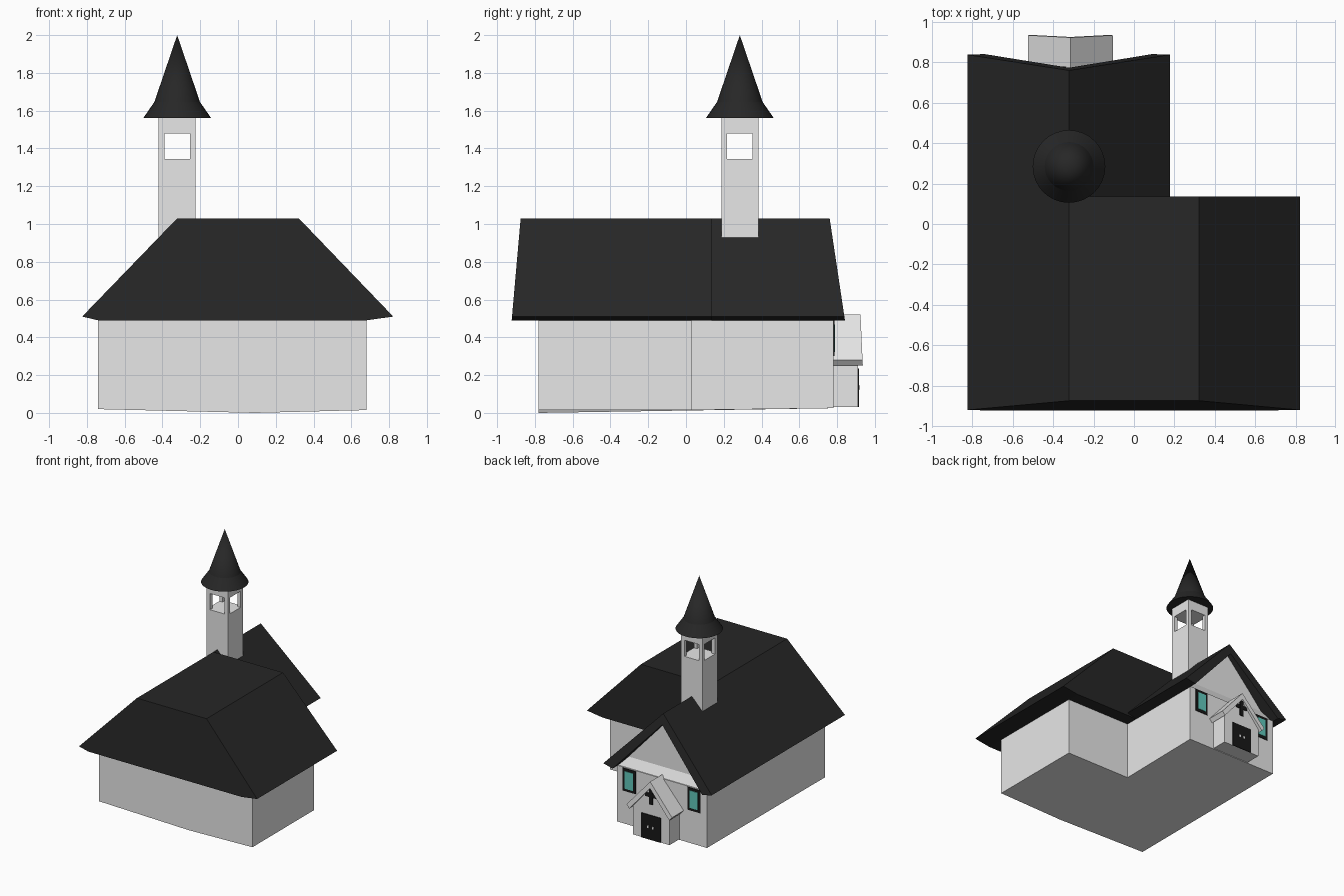
import bpy, bmesh, math
from mathutils import Matrix, Vector

if "Cube" in bpy.data.objects:
    bpy.data.objects.remove(bpy.data.objects["Cube"])


def material(name, rgb):
    m = bpy.data.materials.new(name)
    m.diffuse_color = (*rgb, 1)
    m.use_nodes = True
    m.node_tree.nodes["Principled BSDF"].inputs["Base Color"].default_value = m.diffuse_color
    return m


PLASTER = material("pale plaster", (0.8, 0.8, 0.8))
SLATE = material("dark slate", (0.02, 0.02, 0.02))
BLACK = material("black trim", (0.009, 0.009, 0.009))
TEAL = material("teal glass", (0.12, 0.58, 0.5))


def finish(name, bm, mat):
    bmesh.ops.recalc_face_normals(bm, faces=bm.faces)
    me = bpy.data.meshes.new(name)
    bm.to_mesh(me)
    bm.free()
    me.materials.append(mat)
    ob = bpy.data.objects.new(name, me)
    bpy.context.collection.objects.link(ob)
    return ob


def loft(name, a, b, mat):
    """Close two matching loops of points into a solid."""
    bm = bmesh.new()
    va, vb = [bm.verts.new(p) for p in a], [bm.verts.new(p) for p in b]
    n = len(va)
    bm.faces.new(va)
    bm.faces.new(vb[::-1])
    for i in range(n):
        j = (i + 1) % n
        bm.faces.new((va[i], va[j], vb[j], vb[i]))
    return finish(name, bm, mat)


def prism(name, pts, front, back, mat):
    """Extrude an x-z profile along y; the end planes may lean with z."""
    return loft(name, [(x, front(z), z) for x, z in pts],
                [(x, back(z), z) for x, z in pts], mat)


def boxes(name, spans, mat):
    """One object from several (x0, x1, y0, y1, z0, z1) boxes."""
    bm = bmesh.new()
    for x0, x1, y0, y1, z0, z1 in spans:
        mtx = Matrix.Translation(((x0 + x1) / 2, (y0 + y1) / 2, (z0 + z1) / 2)) @ \
            Matrix.Diagonal((x1 - x0, y1 - y0, z1 - z0, 1))
        bmesh.ops.create_cube(bm, size=1, matrix=mtx)
    return finish(name, bm, mat)


def at(y):
    return lambda z: y


CX = -0.322  # centre line of the entrance wing

# L-shaped walls with a slightly uneven base
foot = [(-.74, -.78, .02), (.09, -.78, 0), (.68, -.78, .015), (.68, .03, .015),
        (.09, .03, .015), (.09, .78, .025), (-.74, .78, .025)]
loft("walls", foot, [(x, y, .495) for x, y, z in foot], PLASTER)

# Gable: a sloped band, then the upright triangle
prism("gable_band", [(-.74, .49), (.09, .49), (.015, .57), (-.66, .57)],
      at(.1), lambda z: .775 - .5 * (z - .49), PLASTER)
prism("gable_peak", [(-.66, .57), (.015, .57), (CX, .95)], at(.1), at(.735), PLASTER)

# Broad flat-topped front roof
prism("front_roof", [(-.74, .49), (-.825, .51), (CX, 1.03), (.322, 1.03), (.822, .51), (.68, .49)],
      lambda z: -.922 + .088 * (z - .5), at(.135), SLATE)

# Entrance wing roof, open at the gable end
prism("wing_roof", [(-.825, .51), (CX, 1.03), (.178, .51), (.09, .49), (CX, .94), (-.74, .49)],
      at(.08), lambda z: .84 - .15 * (z - .5), SLATE)

# Porch
PX = -.315
prism("porch_walls", [(PX - .17, .03), (PX + .17, .03), (PX + .17, .28), (PX, .48), (PX - .17, .28)],
      at(.7), at(.91), PLASTER)
prism("porch_roof", [(PX - .21, .28), (PX, .52), (PX + .21, .28), (PX + .185, .25),
                     (PX, .465), (PX - .185, .25)],
      at(.75), lambda z: .936 - .045 * (z - .25), PLASTER)

# Door, handles and cross
boxes("door", [(PX - .09, PX + .09, .909, .916, .03, .235)], BLACK)
boxes("door_handles", [(PX + s * .022 - .007, PX + s * .022 + .007, .915, .921, .125, .145)
                       for s in (-1, 1)], PLASTER)
boxes("cross", [(PX - .016, PX + .016, .909, .917, .325, .455),
                (PX - .052, PX + .052, .909, .916, .385, .417)], BLACK)

# Windows either side of the porch
for side, s in (("left", -1), ("right", 1)):
    x = CX + s * .3
    boxes(side + "_window_frame", [(x - .06, x + .06, .778, .785, .3, .49)], BLACK)
    boxes(side + "_window_glass", [(x - .038, x + .038, .784, .789, .322, .468)], TEAL)

# Bell tower: shaft, four corner posts and a top ring
TY, R, P = .285, .098, .03
spans = [(CX - R, CX + R, TY - R, TY + R, .8, 1.345),
         (CX - R, CX + R, TY - R, TY + R, 1.48, 1.58)]
for sx in (-1, 1):
    for sy in (-1, 1):
        xs = sorted((CX + sx * R, CX + sx * (R - P)))
        ys = sorted((TY + sy * R, TY + sy * (R - P)))
        spans.append((*xs, *ys, 1.345, 1.48))
boxes("bell_tower", spans, PLASTER)

# Spire with flared skirt
for name, r1, r2, z0, z1 in (("spire_skirt", .18, .118, 1.56, 1.65), ("spire", .121, 0, 1.645, 2.0)):
    bpy.ops.mesh.primitive_cone_add(vertices=32, radius1=r1, radius2=r2, depth=z1 - z0,
                                    location=(CX, TY, (z0 + z1) / 2))
    ob = bpy.context.object
    ob.name = name
    ob.data.materials.append(SLATE)
    bpy.ops.object.shade_smooth_by_angle(angle=math.radians(30))
